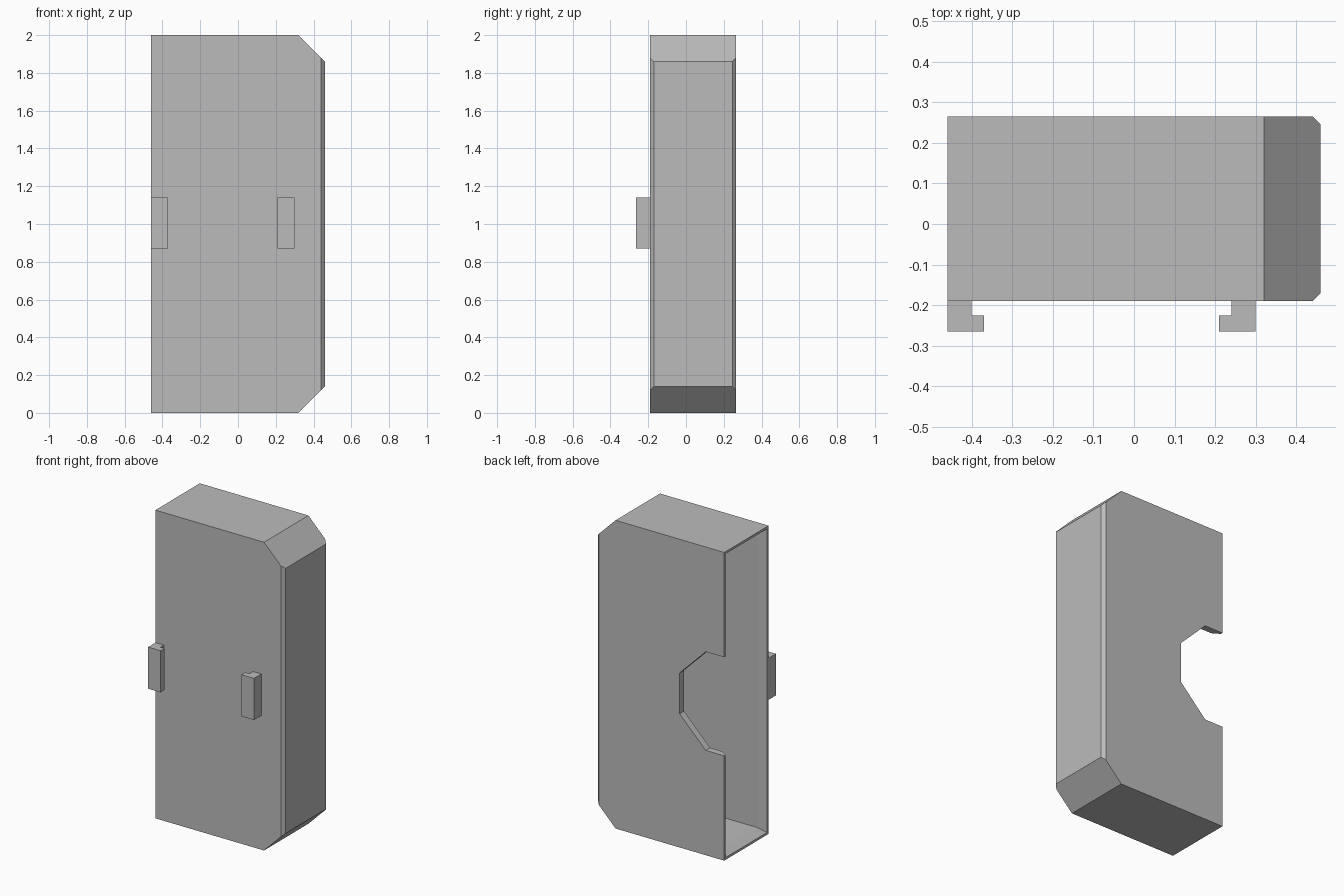
import bpy, bmesh, math
from mathutils import Vector, Matrix

cube = bpy.data.objects.get("Cube")
if cube:
    bpy.data.objects.remove(cube, do_unlink=True)

grey = bpy.data.materials.new("plain grey")
grey.use_nodes = True
grey.diffuse_color = (0.5, 0.5, 0.5, 1)
grey.node_tree.nodes["Principled BSDF"].inputs["Base Color"].default_value = (0.5, 0.5, 0.5, 1)

LEFT, RIGHT, FRONT, BACK, TOP = -0.46, 0.46, -0.19, 0.265, 2.0
MID_Y, MID_Z = (FRONT + BACK) / 2, TOP / 2
CHAMFER, EDGE = 0.14, 0.02
WALL, RIM, LIP = 0.045, 0.015, 0.05


def extrude(bm, points, direction):
    """Closed prism from a planar outline."""
    face = bm.faces.new([bm.verts.new(p) for p in points])
    new = bmesh.ops.extrude_face_region(bm, geom=[face], use_keep_orig=True)["geom"]
    verts = [g for g in new if isinstance(g, bmesh.types.BMVert)]
    bmesh.ops.translate(bm, verts=verts, vec=direction)
    bmesh.ops.recalc_face_normals(bm, faces=bm.faces)


def finish(bm, name):
    mesh = bpy.data.meshes.new(name)
    bmesh.ops.recalc_face_normals(bm, faces=bm.faces)
    bm.to_mesh(mesh)
    bm.free()
    mesh.materials.append(grey)
    obj = bpy.data.objects.new(name, mesh)
    bpy.context.collection.objects.link(obj)
    return obj


def shell_solid(inset, x0, chamfer):
    """Block with two chamfered corners and trimmed upright edges."""
    bm = bmesh.new()
    x1, z0, z1 = RIGHT - inset, inset, TOP - inset
    y0, y1 = FRONT + inset, BACK - inset
    outline = [(x0, z0), (x1 - chamfer, z0), (x1, z0 + chamfer),
               (x1, z1 - chamfer), (x1 - chamfer, z1), (x0, z1)]
    extrude(bm, [(x, y0, z) for x, z in outline], (0, y1 - y0, 0))
    for y, side in ((y0, -1), (y1, 1)):
        cut = bmesh.ops.bisect_plane(
            bm, geom=bm.verts[:] + bm.edges[:] + bm.faces[:],
            plane_co=(x1 - EDGE, y, 0), plane_no=(1, side, 0), clear_outer=True)
        edges = [g for g in cut["geom_cut"] if isinstance(g, bmesh.types.BMEdge)]
        bmesh.ops.holes_fill(bm, edges=edges, sides=0)
    return bm


# Case body
case = finish(shell_solid(0, LEFT, CHAMFER), "case_body")

# Cavity, flaring to a thin rim at the open side
bm = shell_solid(WALL, LEFT + LIP, CHAMFER - WALL * (2 - math.sqrt(2)))
bm.normal_update()
mouth = min(bm.faces, key=lambda f: f.calc_center_median().x)
flared = bmesh.ops.extrude_discrete_faces(bm, faces=[mouth])["faces"][0]
reach = 1.2
flare = (WALL - RIM) * reach
for v in flared.verts:
    v.co += Vector((-LIP * reach,
                    math.copysign(flare, v.co.y - MID_Y),
                    math.copysign(flare, v.co.z - MID_Z)))
cavity = finish(bm, "cavity_cutter")

# Octagonal finger notch in the back wall
bm = bmesh.new()
radius = 0.32 / math.cos(math.pi / 8)
ring = [(LEFT + radius * math.cos(a), BACK - 0.1, MID_Z + radius * math.sin(a))
        for a in (math.pi / 8 + i * math.pi / 4 for i in range(8))]
extrude(bm, ring, (0, 0.2, 0))
notch = finish(bm, "notch_cutter")

for cutter in (cavity, notch):
    cutter.hide_render = True
    mod = case.modifiers.new(cutter.name, 'BOOLEAN')
    mod.operation = 'DIFFERENCE'
    mod.solver = 'EXACT'
    mod.object = cutter

# Bake the cuts and drop the cutters
bpy.context.view_layer.update()
baked = bpy.data.meshes.new_from_object(case.evaluated_get(bpy.context.evaluated_depsgraph_get()))
case.modifiers.clear()
case.data = baked
for cutter in (cavity, notch):
    bpy.data.objects.remove(cutter, do_unlink=True)


# Facing hooks on the front
def hook(name, x, toward):
    bm = bmesh.new()
    outline = [(0, FRONT + 0.005), (0.06, FRONT + 0.005), (0.06, -0.225),
               (0.09, -0.225), (0.09, -0.265), (0, -0.265)]
    extrude(bm, [(x + toward * u, y, 0.87) for u, y in outline], (0, 0, 0.27))
    finish(bm, name)


hook("right_hook", LEFT, 1)
hook("left_hook", 0.3, -1)
